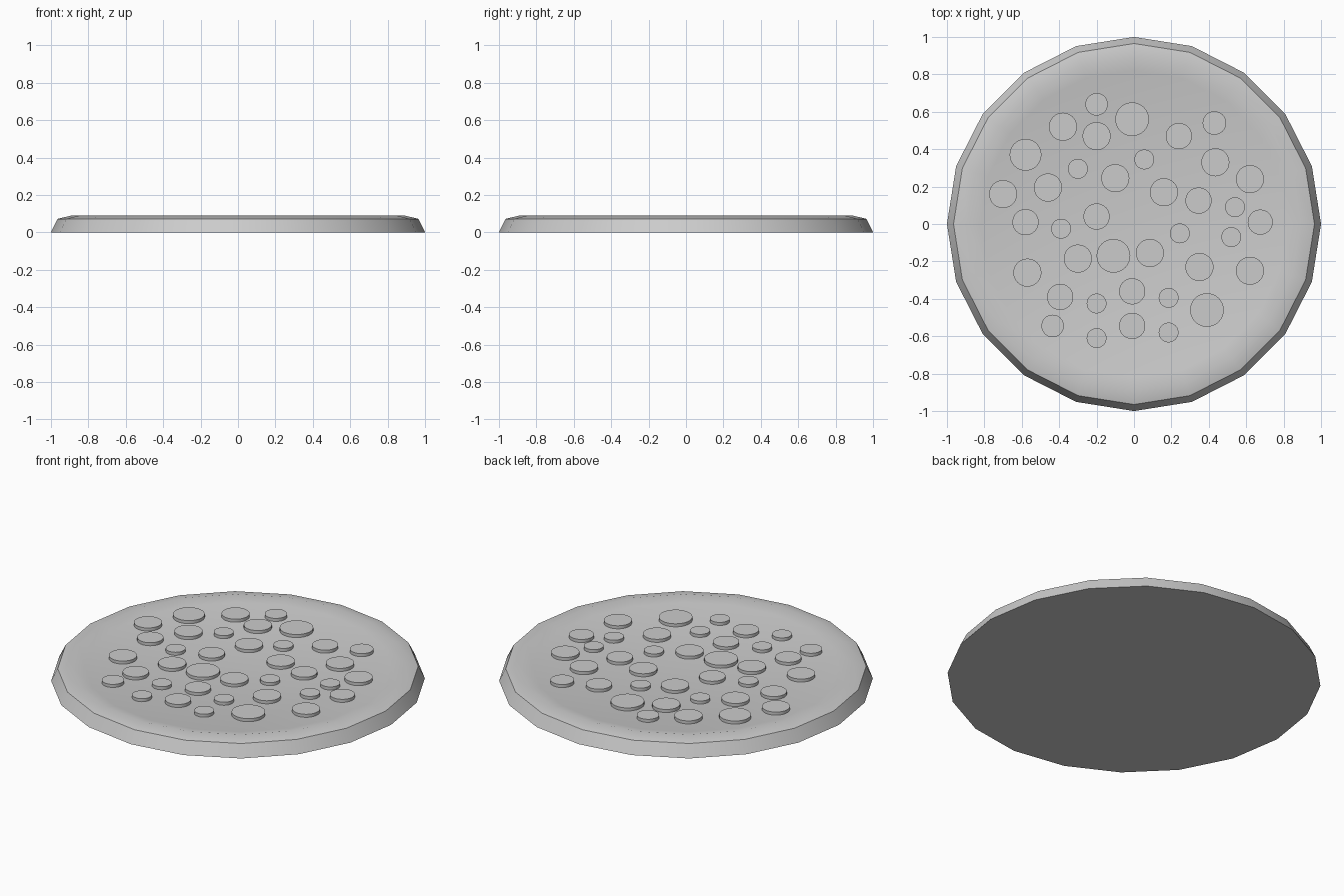
import bpy, bmesh, math

if "Cube" in bpy.data.objects:
    bpy.data.objects.remove(bpy.data.objects["Cube"])

SIDES = 20
FLOOR = 0.073


def add_object(name, bm):
    bmesh.ops.recalc_face_normals(bm, faces=bm.faces)
    mesh = bpy.data.meshes.new(name)
    bm.to_mesh(mesh)
    bm.free()
    obj = bpy.data.objects.new(name, mesh)
    bpy.context.collection.objects.link(obj)
    bpy.ops.object.select_all(action='DESELECT')
    obj.select_set(True)
    bpy.context.view_layer.objects.active = obj
    bpy.ops.object.shade_smooth_by_angle(angle=math.radians(30))
    return obj


def lathe(bm, profile, sides, cx=0.0, cy=0.0, cap_bottom=True):
    rings = []
    for r, z in profile:
        rings.append([bm.verts.new((cx + r * math.cos(2 * math.pi * i / sides),
                                    cy + r * math.sin(2 * math.pi * i / sides), z))
                      for i in range(sides)])
    for a, b in zip(rings, rings[1:]):
        for i in range(sides):
            j = (i + 1) % sides
            bm.faces.new((a[i], a[j], b[j], b[i]))
    if cap_bottom:
        bm.faces.new(rings[0][::-1])
    bm.faces.new(rings[-1])


# Twenty-sided plate: flared wall, soft raised rim, shallow flat floor
bm = bmesh.new()
lathe(bm, [(1.0, 0.0), (0.965, 0.072), (0.89, 0.09), (0.82, FLOOR)], SIDES)
add_object("plate", bm)

# Round studs scattered over the floor: x, y, radius
studs = [
    (-.20, .64, .06), (-.20, .47, .075), (-.01, .56, .09), (-.38, .52, .075),
    (-.58, .37, .085), (-.70, .16, .075), (-.30, .295, .053), (-.46, .195, .075),
    (-.10, .245, .075), (.055, .345, .053), (.24, .47, .07), (.43, .54, .063),
    (.435, .33, .075), (.62, .24, .075), (.16, .17, .075), (.345, .125, .07),
    (.54, .09, .053), (.675, .01, .067), (.52, -.07, .053), (.245, -.05, .053),
    (-.20, .04, .07), (-.39, -.025, .053), (-.58, .01, .07), (-.30, -.185, .075),
    (-.11, -.17, .09), (.085, -.155, .075), (.35, -.23, .075), (.62, -.25, .075),
    (-.57, -.26, .075), (-.395, -.39, .07), (-.20, -.425, .053), (-.01, -.36, .07),
    (.185, -.395, .053), (.39, -.46, .09), (-.435, -.545, .06), (-.20, -.61, .053),
    (-.01, -.545, .07), (.185, -.58, .053),
]
bm = bmesh.new()
for x, y, r in studs:
    lathe(bm, [(r, FLOOR - 0.01), (r, 0.091)], 32, x, y)
add_object("studs", bm)
